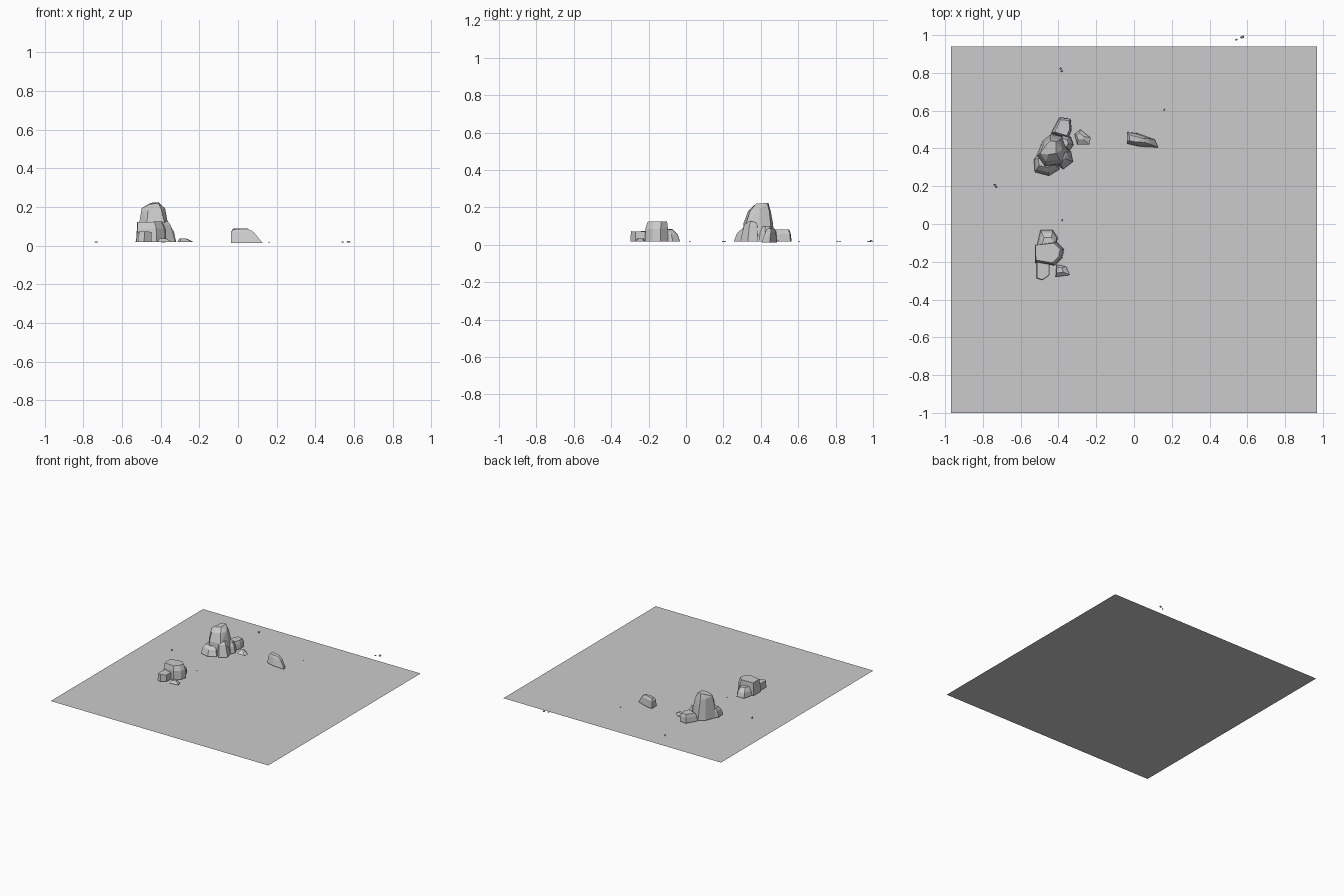
import bpy, bmesh, random
from mathutils import Vector

if "Cube" in bpy.data.objects:
    bpy.data.objects.remove(bpy.data.objects["Cube"])

random.seed(4)


def finish(name, bm):
    bmesh.ops.recalc_face_normals(bm, faces=bm.faces)
    me = bpy.data.meshes.new(name)
    bm.to_mesh(me)
    bm.free()
    ob = bpy.data.objects.new(name, me)
    bpy.context.collection.objects.link(ob)
    return ob


def rock(name, outline, levels, base=0.018):
    """Faceted rock: plan outline tapered through (z, scale, dx, dy) levels, then hulled."""
    bm = bmesh.new()
    pts = [Vector(p) for p in outline]
    c = sum(pts, Vector((0, 0))) / len(pts)
    for p in pts:
        bm.verts.new((p.x, p.y, base))
    for z, s, dx, dy in levels:
        for p in pts:
            q = c + (p - c) * s * random.uniform(0.95, 1.03)
            bm.verts.new((q.x + dx, q.y + dy, z - random.uniform(0, 0.1) * (z - base)))
    res = bmesh.ops.convex_hull(bm, input=bm.verts)
    junk = {g for g in res["geom_interior"] + res["geom_unused"]
            if isinstance(g, bmesh.types.BMVert) and g.is_valid}
    bmesh.ops.delete(bm, geom=list(junk), context='VERTS')
    bmesh.ops.dissolve_limit(bm, angle_limit=0.1, verts=bm.verts, edges=bm.edges)
    return finish(name, bm)


# Ground sheet
bm = bmesh.new()
bm.faces.new([bm.verts.new(v) for v in
              ((-.97, -1, 0), (.97, -1, 0), (.97, .94, 0), (-.97, .94, 0))])
finish("ground_sheet", bm)

# Tall rock cluster
rock("tall_pillar",
     [(-.44, .475), (-.37, .46), (-.345, .39), (-.37, .315), (-.47, .3), (-.515, .36), (-.484, .44)],
     [(.12, .9, -.005, 0), (.195, .7, -.008, .005), (.226, .42, -.008, .015)])
rock("tall_front_block",
     [(-.53, .34), (-.5, .385), (-.41, .33), (-.394, .29), (-.45, .255), (-.525, .275)],
     [(.065, .85, 0, .008), (.09, .6, 0, .02)])
rock("tall_right_block",
     [(-.40, .39), (-.335, .385), (-.323, .33), (-.375, .29), (-.43, .33)],
     [(.11, .75, -.012, .005), (.13, .5, -.015, .01)])
rock("tall_inner_block",
     [(-.38, .48), (-.335, .46), (-.32, .42), (-.34, .39), (-.4, .4)],
     [(.07, .85, -.005, 0), (.1, .5, -.01, 0)])
rock("tall_back_block",
     [(-.394, .565), (-.336, .558), (-.33, .5), (-.35, .45), (-.44, .48)],
     [(.06, .95, 0, 0), (.086, .75, 0, 0)])
rock("tall_side_slab",
     [(-.315, .475), (-.283, .5), (-.23, .457), (-.235, .42), (-.3, .42)],
     [(.036, .45, -.012, .008)])

# Short rock cluster
rock("short_main_block",
     [(-.525, -.11), (-.41, -.095), (-.37, -.135), (-.38, -.18), (-.42, -.22), (-.525, -.205)],
     [(.09, .95, -.002, 0), (.131, .84, -.01, .005)])
rock("short_back_block",
     [(-.495, -.032), (-.43, -.032), (-.405, -.07), (-.41, -.12), (-.515, -.12)],
     [(.055, .88, 0, -.008), (.085, .6, 0, -.022)])
rock("short_front_block",
     [(-.515, -.19), (-.447, -.2), (-.447, -.27), (-.485, -.297), (-.515, -.288)],
     [(.074, .93, 0, 0)])
rock("short_side_slab",
     [(-.41, -.215), (-.36, -.225), (-.34, -.27), (-.415, -.28)],
     [(.036, .5, -.012, .004)])

# Lone boulder
rock("lone_boulder",
     [(-.036, .487), (.02, .48), (.11, .447), (.128, .405), (.03, .41), (-.036, .425)],
     [(.072, .75, -.018, .008), (.09, .5, -.025, .008)], base=.012)

# Scattered pebbles
for i, (x, y, r) in enumerate([(.572, .99, .011), (.541, .976, .007), (-.39, .823, .006),
                               (-.383, .81, .006), (.16, .605, .005), (-.737, .208, .006),
                               (-.73, .197, .006), (-.38, .02, .005)]):
    rock(f"pebble_{i + 1}",
         [(x - r, y), (x - r * .3, y - r * .8), (x + r, y - r * .3), (x + r * .7, y + r * .9)],
         [(.016 + r * .8, .6, 0, 0)], base=.016)
